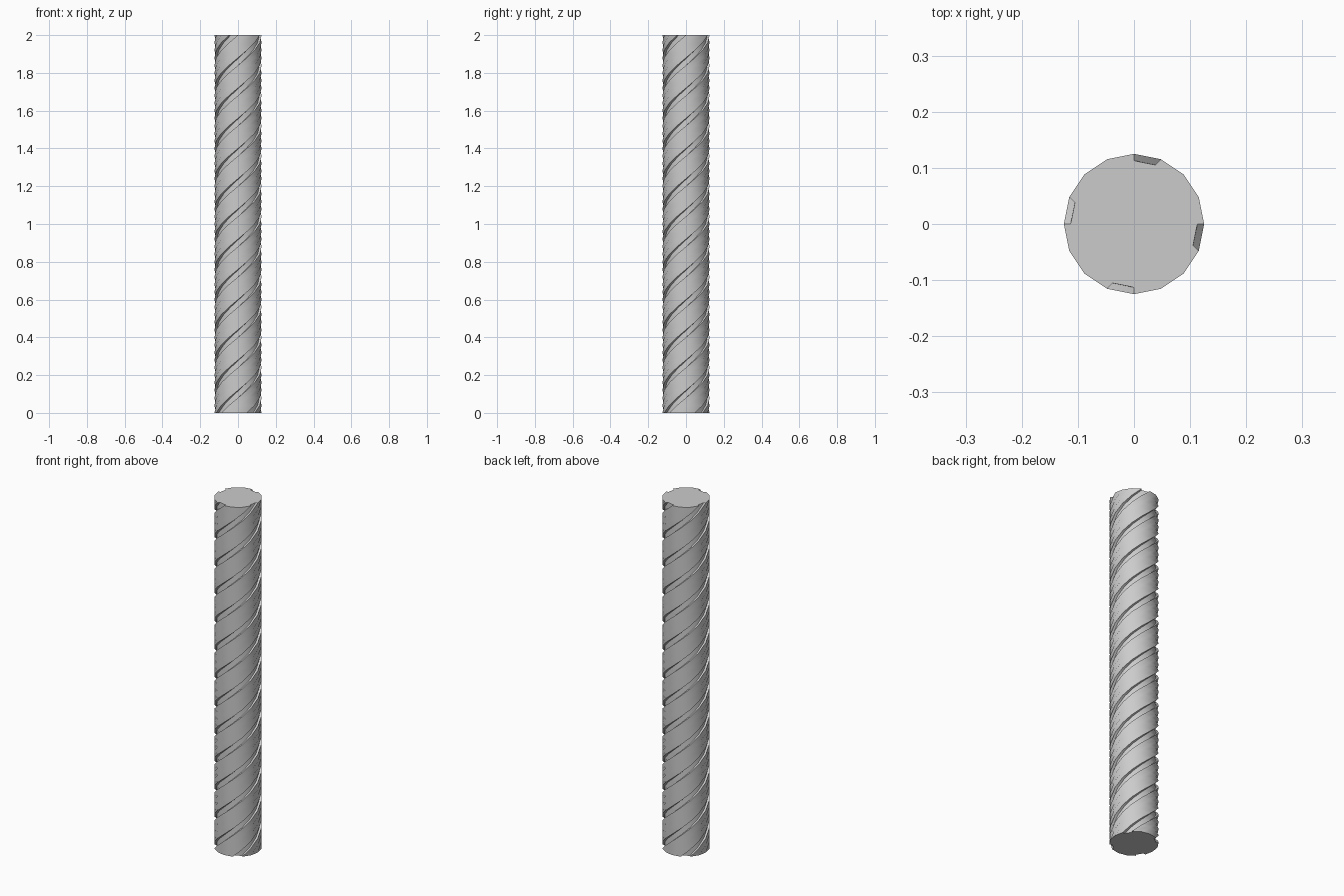
import bpy, bmesh, math

if "Cube" in bpy.data.objects:
    bpy.data.objects.remove(bpy.data.objects["Cube"])

R, R_IN, H = 0.125, 0.112, 2.0
STEP = math.radians(22.5)
LEVELS = 50                      # 16 levels per turn


def polar(r, deg):
    return r * math.cos(math.radians(deg)), r * math.sin(math.radians(deg))


# Cross-section at the top: four lobes separated by shallow grooves
profile = []
for q in range(4):
    a = 90 * q
    profile += [polar(R, a + d) for d in (0, 22.5, 45, 67.5)]
    profile += [polar(R_IN, a + 70), polar(R_IN + 0.001, a + 90)]
n = len(profile)

bm = bmesh.new()
rings = []
for i in range(LEVELS + 1):
    t = (i - LEVELS) * STEP
    c, s = math.cos(t), math.sin(t)
    rings.append([bm.verts.new((x * c - y * s, x * s + y * c, H * i / LEVELS))
                  for x, y in profile])

# Twisted side walls
for lo, hi in zip(rings, rings[1:]):
    for j in range(n):
        k = (j + 1) % n
        bm.faces.new((lo[j], lo[k], hi[k], hi[j]))

# End caps: a core plus four lobe segments
for ring, flip in ((rings[0], True), (rings[-1], False)):
    core = [ring[6 * q + d] for q in range(4) for d in (4, 5)]
    lobes = [[ring[6 * q - 1]] + ring[6 * q:6 * q + 5] for q in range(4)]
    for loop in [core] + lobes:
        bm.faces.new(loop[::-1] if flip else loop)

me = bpy.data.meshes.new("twisted_column")
bm.to_mesh(me)
bm.free()
column = bpy.data.objects.new("twisted_column", me)
bpy.context.collection.objects.link(column)

# Smooth along the twist, crisp at groove edges
bpy.context.view_layer.objects.active = column
column.select_set(True)
bpy.ops.object.shade_smooth_by_angle(angle=math.radians(35))
